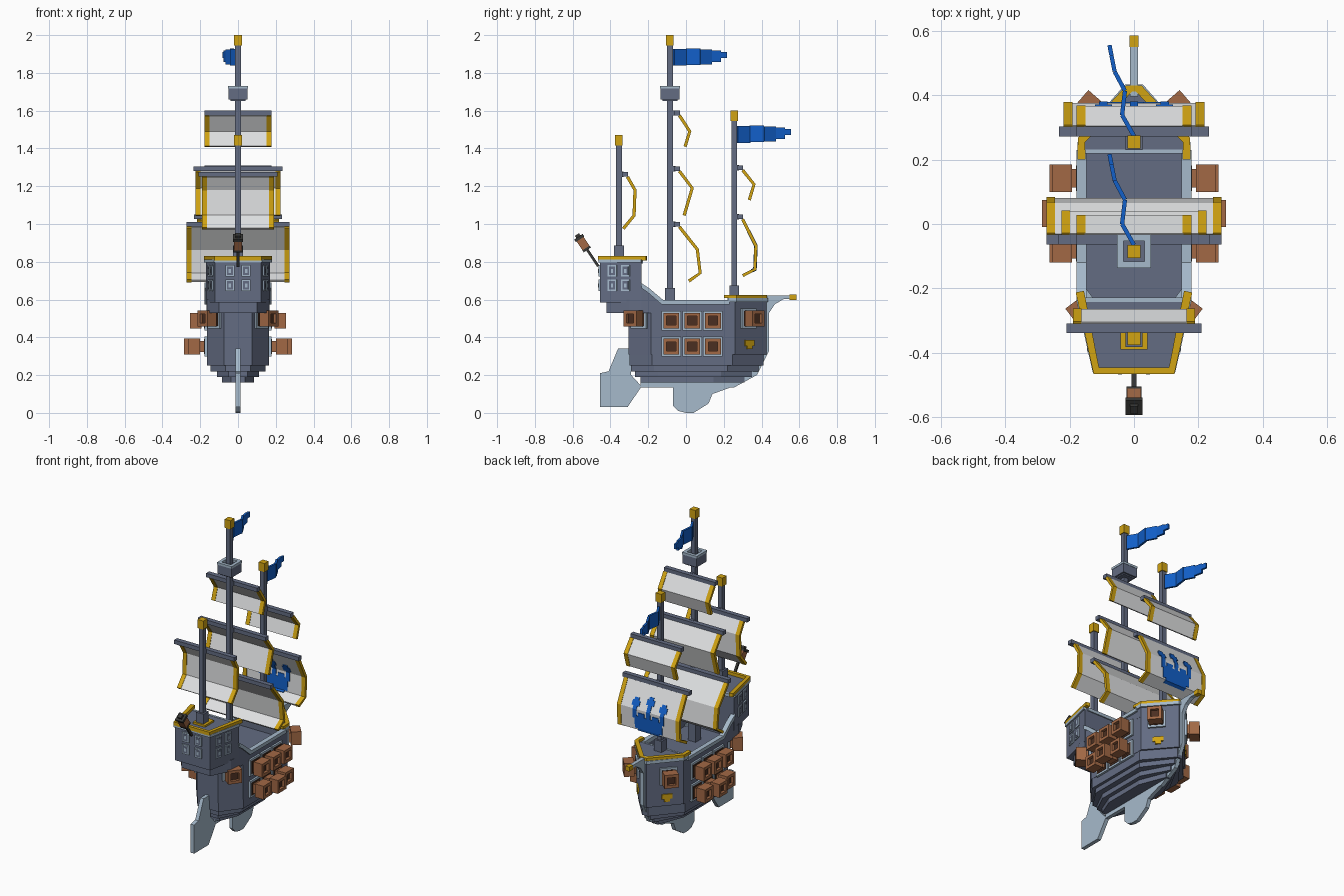
import bpy, bmesh, math
from mathutils import Matrix, Vector

cube = bpy.data.objects.get("Cube")
if cube:
    bpy.data.objects.remove(cube)


def material(name, r, g, b):
    m = bpy.data.materials.new(name)
    m.use_nodes = True
    m.diffuse_color = (r, g, b, 1)
    m.node_tree.nodes["Principled BSDF"].inputs["Base Color"].default_value = (r, g, b, 1)
    return m


SLATE = material("slate blue", .125, .15, .225)
PALE = material("pale blue", .38, .49, .6)
GOLD = material("gold", .64, .37, .006)
WOOD = material("brown wood", .36, .14, .06)
BORE = material("dark brown", .07, .028, .015)
BLUE = material("royal blue", .006, .115, .58)
CLOTH = material("sail white", .74, .75, .76)
IRON = material("dark iron", .04, .04, .037)
MIRROR = Matrix.Scale(-1, 4, Vector((1, 0, 0)))


def finish(name, bm, mat):
    bmesh.ops.recalc_face_normals(bm, faces=bm.faces)
    mesh = bpy.data.meshes.new(name)
    bm.to_mesh(mesh)
    bm.free()
    mesh.materials.append(mat)
    ob = bpy.data.objects.new(name, mesh)
    bpy.context.collection.objects.link(ob)
    return ob


def box(name, centre, size, mat, frame=Matrix()):
    bm = bmesh.new()
    bmesh.ops.create_cube(bm, size=1)
    bm.transform(frame @ Matrix.Translation(centre) @ Matrix.Diagonal((*size, 1)))
    return finish(name, bm, mat)


def prism(name, pts, axis, a, b, mat):
    """Extrude a polygon along x (points are y, z) or along z (points are x, y)."""
    bm = bmesh.new()
    place = (lambda p, t: (t, *p)) if axis == "x" else (lambda p, t: (*p, t))
    low = [bm.verts.new(place(p, a)) for p in pts]
    high = [bm.verts.new(place(p, b)) for p in pts]
    bm.faces.new(low)
    bm.faces.new(high)
    for i in range(len(pts)):
        j = (i + 1) % len(pts)
        bm.faces.new((low[i], low[j], high[j], high[i]))
    return finish(name, bm, mat)


def ribbon(name, path, thick, axis, a, b, mat):
    """Extrude an open path that has been given a thickness."""
    path = [Vector(p) for p in path]
    left, right = [], []
    for i, p in enumerate(path):
        d = (path[min(i + 1, len(path) - 1)] - path[max(i - 1, 0)]).normalized()
        n = Vector((-d.y, d.x)) * thick / 2
        left.append(p + n)
        right.append(p - n)
    return prism(name, left + right[::-1], axis, a, b, mat)


def both(half):
    """Mirror a half outline across x = 0."""
    return half + [(-x, y) for x, y in reversed(half)]


# Hull in stepped layers
def plan(w, stern, bow):
    return both([(w * .45, stern), (w, stern + .12), (w, bow - .165), (.02, bow)])


for z0, z1, w, stern, bow in ((.31, .54, .165, -.305, .425), (.25, .31, .163, -.30, .41),
                              (.22, .25, .145, -.29, .385), (.19, .22, .11, -.27, .35),
                              (.16, .19, .085, -.24, .31)):
    prism("hull_layer", plan(w, stern, bow), "z", z0, z1, SLATE)

# Bulwarks, rails and forecastle
for s in (1, -1):
    ribbon("bulwark", [(s * .158, -.24), (s * .158, .26)], .015, "z", .53, .58, SLATE)
    xs = sorted((s * .15, s * .167))
    prism("bulwark_rise", [(-.24, .53), (-.24, .67), (-.21, .65), (-.13, .58)], "x", *xs, SLATE)
    xs = sorted((s * .148, s * .178))
    prism("side_rail", [(-.24, .69), (-.235, .66), (-.205, .64), (-.13, .575), (.23, .575),
                        (.23, .597), (-.12, .597), (-.195, .66)], "x", *xs, PALE)
bow_half = [(.165, .225), (.165, .26), (.02, .425)]
prism("forecastle", both(bow_half), "z", .53, .605, SLATE)
ribbon("forecastle_trim", both(bow_half), .022, "z", .588, .608, PALE)
ribbon("forecastle_rail", both([(.163, .2), (.163, .26), (.015, .42)]), .026, "z", .608, .625, GOLD)
box("forecastle_step", (0, .225, .597), (.3, .012, .02), PALE)

# Stern castle
castle = [(.17, -.235), (.122, -.455)]
prism("castle_base", both([(.168, -.235), (.16, -.3), (.1, -.42)]), "z", .53, .6, SLATE)
prism("castle", both(castle), "z", .585, .81, SLATE)
ribbon("castle_trim", both(castle), .018, "z", .795, .812, PALE)
ribbon("castle_rail", both([(.168, -.21), (.117, -.455)]), .026, "z", .808, .83, GOLD)
box("castle_step", (0, -.235, .802), (.3, .014, .02), PALE)


def window(frame):
    box("window_frame", (0, 0, 0), (.012, .048, .06), PALE, frame)
    box("window_pane", (.006, 0, 0), (.003, .032, .044), SLATE, frame)
    box("window_bar", (.008, 0, 0), (.003, .013, .022), PALE, frame)


slant = math.atan2(-.048, .22)
for z in (.675, .752):
    for s in (Matrix(), MIRROR):
        window(s @ Matrix.Translation((.043, -.457, z)) @ Matrix.Rotation(-math.pi / 2, 4, "Z"))
        for y in (-.39, -.32):
            x = .122 + (y + .455) * .218
            window(s @ Matrix.Translation((x, y, z)) @ Matrix.Rotation(slant, 4, "Z"))

# Keel, fin, rudder and bowsprit
prism("keel", [(.53, .61), (.47, .575), (.44, .53), (.44, .33), (.375, .2), (.255, .135),
               (-.24, .135), (-.24, .2), (.2, .2), (.38, .4), (.4, .61)], "x", -.012, .012, PALE)
prism("fin", [(-.07, .14), (-.07, .04), (-.04, .01), (0, 0), (.04, 0), (.08, .025),
              (.12, .05), (.14, .1), (.25, .14)], "x", -.012, .012, PALE)
prism("rudder", [(-.455, .03), (-.455, .21), (-.41, .22), (-.36, .34), (-.29, .34),
                 (-.29, .2), (-.235, .14), (-.31, .03)], "x", -.012, .012, PALE)
box("bowsprit", (0, .475, .612), (.024, .16, .02), PALE)
box("bowsprit_tip", (0, .567, .612), (.028, .036, .028), GOLD)


# Cannons
def cannon(frame, reach):
    box("port_frame", (.004, 0, 0), (.016, .102, .105), PALE, frame)
    box("port_opening", (.0125, 0, 0), (.004, .078, .08), BORE, frame)
    box("cannon_neck", (reach / 2 - .02, 0, 0), (reach - .04, .058, .058), WOOD, frame)
    c = reach - .03
    for s in (1, -1):
        box("muzzle_side", (c, s * .033, 0), (.06, .018, .084), WOOD, frame)
        box("muzzle_plate", (c, 0, s * .033), (.06, .05, .018), WOOD, frame)
    box("muzzle_bore", (c - .008, 0, 0), (.04, .05, .05), BORE, frame)


for s in (Matrix(), MIRROR):
    for y in (-.078, .033, .142):
        cannon(s @ Matrix.Translation((.165, y, .488)), .088)
        cannon(s @ Matrix.Translation((.165, y, .352)), .12 if abs(y - .033) < .01 else .097)
    for x, y, angle in ((.105, .328, 41), (.12, -.245, -37)):
        turn = Matrix.Rotation(math.radians(angle), 4, "Z")
        cannon(s @ Matrix.Translation((x, y, .5)) @ turn, .085)
    # Bow shell ornament
    shell = s @ Matrix.Translation((.1, .334, .37)) @ Matrix.Rotation(math.radians(41), 4, "Z")
    box("bow_shell", (.003, 0, 0), (.009, .062, .03), GOLD, shell)
    box("bow_shell_foot", (.003, 0, -.022), (.009, .034, .02), GOLD, shell)

# Masts with base blocks and gold caps
for name, y, z0, z1 in (("mizzen", -.355, .81, 1.47), ("main", -.085, .53, 2.0), ("fore", .255, .6, 1.6)):
    box(name + "_mast", (0, y, (z0 + z1) / 2), (.03, .03, z1 - z0 - .02), SLATE)
    box(name + "_cap", (0, y, z1 - .027), (.04, .04, .054), GOLD)
    top = max(z0 + .075, .66)
    box(name + "_mast_base", (0, y, (z0 + top) / 2), (.052, .052, top - z0), SLATE)
box("mizzen_collar", (0, -.345, .817), (.085, .09, .012), GOLD)

# Crow's nest
box("nest_floor", (0, -.085, 1.665), (.08, .08, .025), SLATE)
for s in (1, -1):
    for c, size in (((s * .042, -.085), (.016, .1)), ((0, -.085 + s * .042), (.1, .016))):
        box("nest_wall", (*c, 1.69), (*size, .06), SLATE)
        box("nest_rim", (*c, 1.724), (size[0] + .004, size[1] + .004, .014), PALE)

# Sails: half width, yard half width, profile from yard to foot
SAILS = {
    "mizzen_sail": (.19, .21, [(-.31, 1.25), (-.27, 1.18), (-.275, 1.045), (-.332, .975)]),
    "main_top_sail": (.178, .178, [(-.035, 1.575), (.02, 1.49), (-.005, 1.41)]),
    "main_middle_sail": (.225, .235, [(-.035, 1.28), (.033, 1.19), (-.01, 1.045)]),
    "main_course": (.272, .272, [(-.035, .985), (.06, .865), (.075, .74), (.015, .698)]),
    "fore_top_sail": (.178, .178, [(.3, 1.285), (.36, 1.21), (.335, 1.127)]),
    "fore_course": (.218, .232, [(.3, 1.025), (.37, .885), (.365, .76), (.3, .727)]),
}
for name, (w, yard, path) in SAILS.items():
    ribbon(name, path, .012, "x", .025 - w, w - .025, CLOTH)
    for s in (1, -1):
        ribbon(name + "_border", path, .017, "x", *sorted((s * w, s * (w - .027))), GOLD)
    y, z = path[0]
    box(name + "_yard", (0, y - .013, z + .013), (yard * 2, .03, .025), SLATE)
    box(name + "_bracket", (0, y - .035, z + .013), (.03, .03, .028), SLATE)


# Crown emblem following the fore course
def patch(x, half, z0, z1):
    path = SAILS["fore_course"][2]

    def at(z):
        for (ya, za), (yb, zb) in zip(path, path[1:]):
            if zb <= z <= za:
                return (ya + (yb - ya) * (z - za) / (zb - za), z)
    pts = [at(z1)] + [p for p in path if z0 < p[1] < z1] + [at(z0)]
    ribbon("crown_emblem", pts, .019, "x", x - half, x + half, BLUE)


patch(0, .095, .768, .845)
patch(0, .075, .752, .768)
for x, rise in ((-.095, 0), (0, .02), (.095, 0)):
    patch(x, .013, .83, .9 + rise)
    patch(x, .026, .9 + rise, .93 + rise)
    patch(x, .015, .93 + rise, .945 + rise)
for x in (-.05, .05):
    patch(x, .022, .845, .868)

# Wavy pennants
WAVE = [(0, 0), (-.037, .065), (-.028, .14), (-.06, .2), (-.07, .25), (-.076, .282)]
for name, y, z in (("main_pennant", -.065, 1.885), ("fore_pennant", .273, 1.477)):
    pts = [(x, y + d) for x, d in WAVE]
    for i, (up, down) in enumerate(((.042, .047), (.044, .043), (.04, .04), (.033, .028), (.026, .006))):
        ribbon(name, pts[i:i + 2], .013, "z", z - down, z + up, BLUE)

# Stern lantern on a tilted pole
tilt = Matrix.Translation((0, -.47, .785)) @ Matrix.Rotation(math.radians(34), 4, "X")
box("lantern_pole", (0, 0, .045), (.014, .014, .11), IRON, tilt)
box("lantern_foot", (0, 0, .1), (.046, .046, .012), IRON, tilt)
box("lantern_body", (0, 0, .135), (.044, .044, .06), WOOD, tilt)
box("lantern_roof", (0, 0, .17), (.054, .054, .016), IRON, tilt)
box("lantern_knob", (0, 0, .184), (.026, .026, .016), IRON, tilt)
